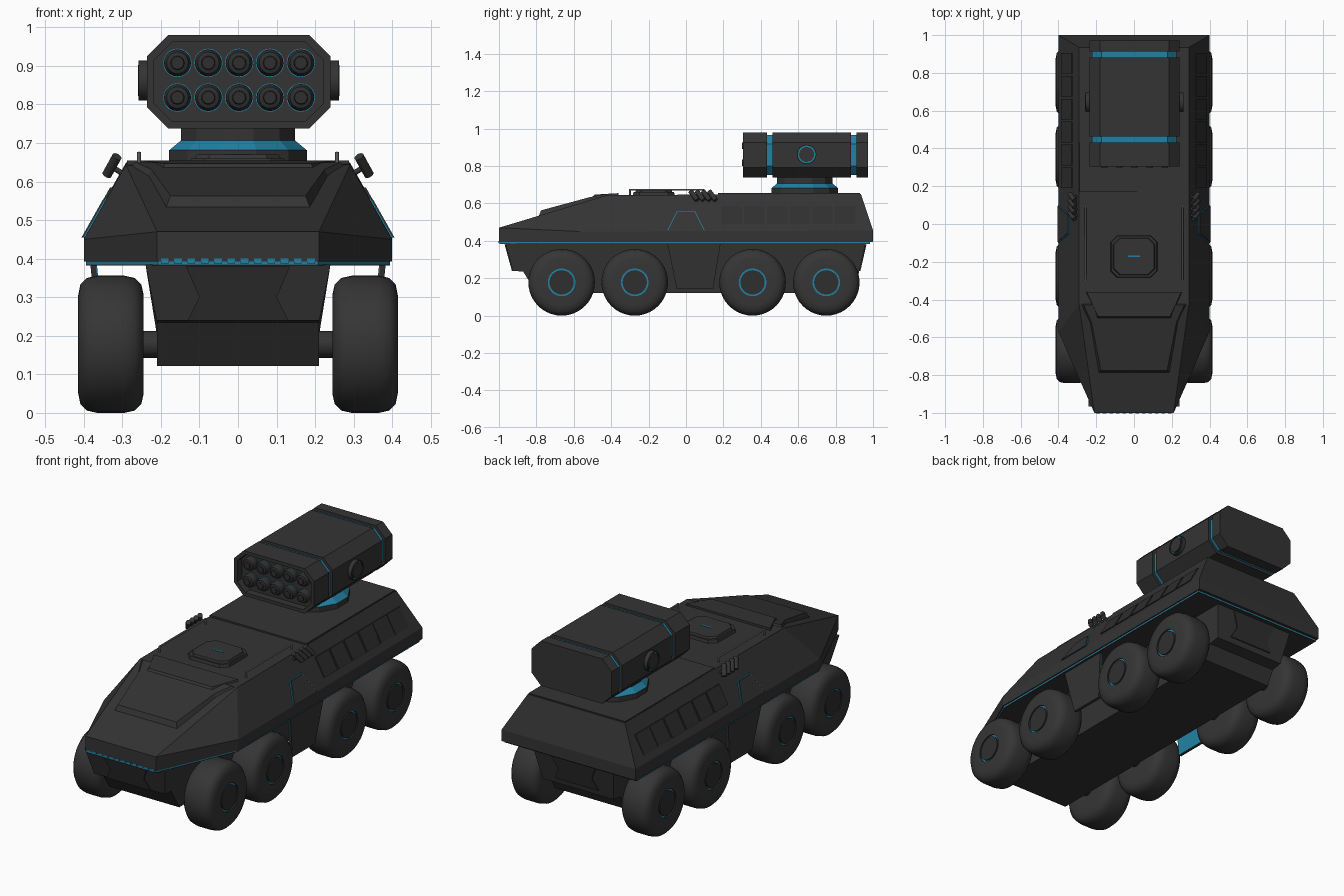
import bpy, bmesh, math
from mathutils import Matrix, Vector

if "Cube" in bpy.data.objects:
    bpy.data.objects.remove(bpy.data.objects["Cube"])


def material(name, rgb):
    m = bpy.data.materials.new(name)
    m.use_nodes = True
    m.diffuse_color = (*rgb, 1)
    m.node_tree.nodes["Principled BSDF"].inputs["Base Color"].default_value = (*rgb, 1)
    return m


ARMOUR = material("dark armour", (0.034, 0.034, 0.034))
PANEL = material("panel black", (0.028, 0.028, 0.028))
RUBBER = material("tyre rubber", (0.036, 0.036, 0.036))
BLUE = material("blue trim", (0.016, 0.22, 0.37))
STEEL = material("rail grey", (0.2, 0.2, 0.2))


def finish(name, bm, mat, smooth=False):
    bmesh.ops.recalc_face_normals(bm, faces=bm.faces)
    me = bpy.data.meshes.new(name)
    bm.to_mesh(me)
    bm.free()
    me.materials.append(mat)
    ob = bpy.data.objects.new(name, me)
    bpy.context.collection.objects.link(ob)
    if smooth:
        bpy.ops.object.select_all(action="DESELECT")
        ob.select_set(True)
        bpy.context.view_layer.objects.active = ob
        bpy.ops.object.shade_smooth_by_angle(angle=math.radians(35))
    return ob


def loft(name, rings, mat):
    """Skin matching rings of points and cap both ends."""
    bm = bmesh.new()
    loops = [[bm.verts.new(p) for p in ring] for ring in rings]
    n = len(loops[0])
    for a, b in zip(loops, loops[1:]):
        for i in range(n):
            j = (i + 1) % n
            bm.faces.new((a[i], a[j], b[j], b[i]))
    bm.faces.new(loops[0])
    bm.faces.new(loops[-1])
    return finish(name, bm, mat)


def lathe(name, profile, mat, place, steps=32, smooth=True):
    """Spin (distance along axis, radius) pairs around local z."""
    bm = bmesh.new()
    verts = [bm.verts.new((r, 0, h)) for h, r in profile]
    edges = [bm.edges.new(e) for e in zip(verts, verts[1:])]
    bmesh.ops.spin(bm, geom=verts + edges, cent=(0, 0, 0), axis=(0, 0, 1),
                   angle=math.tau, steps=steps)
    bmesh.ops.remove_doubles(bm, verts=bm.verts, dist=1e-5)
    bm.transform(place)
    return finish(name, bm, mat, smooth)


def rod(name, a, b, r, mat, steps=12):
    a, b = Vector(a), Vector(b)
    d = b - a
    place = Matrix.Translation(a) @ d.to_track_quat("Z", "Y").to_matrix().to_4x4()
    return lathe(name, [(0, 0), (0, r), (d.length, r), (d.length, 0)], mat, place, steps)


def mirror(half):
    return half + [(-x, *rest) for x, *rest in reversed(half)]


def cut_box(w, h, c):
    """Octagon outline: half width, half height, corner cut."""
    return mirror([(w - c, -h), (w, c - h), (w, h - c), (w - c, h)])


# Upper hull: bottom edge, belt line and roof
belt = [(0.21, -1, 0.47), (0.4, -0.57, 0.45), (0.4, 1, 0.455)]
roof = [(0.29, -0.43, 0.642), (0.29, -0.42, 0.645), (0.29, 0.935, 0.65)]
base = [(x, y, 0.393) for x, y, z in belt]
loft("upper_hull", [mirror(base), mirror(belt), mirror(roof)], ARMOUR)
trim = [(0.207, -0.998), (0.394, -0.57), (0.394, 0.985)]
loft("belt_trim", [mirror([(x, y, z) for x, y in trim]) for z in (0.385, 0.395)], BLUE)
loft("hull_floor", [mirror([(x, y, z) for x, y in trim]) for z in (0.382, 0.386)], ARMOUR)

# Rear roof plate
loft("rear_roof", [mirror([(0.288, 0.17, z), (0.288, 0.93, z)]) for z in (0.64, 0.655)], ARMOUR)


# Raised armour plate on the sloping nose
def slope(y):
    return 0.47 + (y + 1) * 0.307


glacis = [(0.19, -0.79), (0.235, -0.52), (0.285, -0.42)]
crown = [(0.175, -0.775, 0.563), (0.225, -0.52, 0.632), (0.265, -0.43, 0.65)]
loft("nose_plate", [mirror([(x, y, slope(y) - 0.01) for x, y in glacis]),
                    mirror(crown)], ARMOUR)
brow = [(0.2, -0.51), (0.26, -0.36)]
loft("brow_plate", [mirror([(x, y, 0.62) for x, y in brow]),
                    mirror([(0.19, -0.49, 0.647), (0.25, -0.36, 0.655)])], ARMOUR)

# Slot lights under the nose
for i in range(12):
    x = -0.19 + i * 0.0345
    bm = bmesh.new()
    bmesh.ops.create_cube(bm, size=1, matrix=Matrix.Translation((x, -0.998, 0.394))
                          @ Matrix.Diagonal((0.02, 0.008, 0.012, 1)))
    finish("nose_light", bm, BLUE)

# Lower hull: side outline as stations of (y, z), narrowing downwards
outline = [(-0.965, 0.385), (-0.925, 0.24), (-0.87, 0.235), (-0.8, 0.122),
           (0.82, 0.122), (0.86, 0.2), (0.92, 0.21), (0.96, 0.385)]


def half_width(z):
    return 0.21 + max(0, z - 0.235) * 0.2


loft("lower_hull", [[(s * half_width(z), y, z) for y, z in outline] for s in (-1, 1)], ARMOUR)

# Recessed-look panels on both ends of the lower hull
for name, lean, y0 in (("front_panel", -0.276, -0.965), ("rear_panel", 0.229, 0.96)):
    shape = mirror([(0.13, 0.24), (0.1, 0.3), (0.135, 0.38)])
    loft(name, [[(x, y0 + lean * (z - 0.385) + d, z) for x, z in shape]
                for d in (-0.006, 0.006)], PANEL)


# Plates lying on the sloping hull side
def side_x(z):
    return 0.4 - (z - 0.455) * 0.564


def side_plate(name, shape, s, lift, mat):
    loft(name, [[(s * (side_x(z) + d), y, z) for y, z in shape] for d in (-0.01, lift)], mat)


for s in (-1, 1):
    # Row of side panels and the upper door
    for i in range(6):
        y = 0.19 + i * 0.121
        side_plate("side_panel", [(y, 0.49), (y + 0.11, 0.49), (y + 0.11, 0.585), (y, 0.585)],
                   s, 0.005, PANEL)
    side_plate("door_trim", [(-0.1, 0.455), (0.1, 0.455), (0.05, 0.557), (-0.05, 0.557)],
               s, 0.002, BLUE)
    side_plate("upper_door", [(-0.096, 0.455), (0.096, 0.455), (0.047, 0.553), (-0.047, 0.553)],
               s, 0.006, ARMOUR)

    # Lower door hanging between the wheels
    door = [(-0.1, 0.387), (-0.05, 0.145), (0.145, 0.145), (0.185, 0.387)]
    for name, lo, hi, mat in (("lower_door", 0, 0.014, ARMOUR), ("door_lining", -0.003, 0, BLUE)):
        loft(name, [[(s * (0.345 + (z - 0.145) * 0.1 + d), y, z) for y, z in door]
                    for d in (lo, hi)], mat)

    # Wheels and axles
    for y in (-0.665, -0.274, 0.356, 0.75):
        place = Matrix.Translation((0, y, 0.178)) @ Matrix.Rotation(s * math.pi / 2, 4, "Y")
        lathe("tyre", [(0.25, 0), (0.245, 0.06), (0.245, 0.13), (0.251, 0.155), (0.268, 0.172),
                       (0.295, 0.178), (0.365, 0.178), (0.392, 0.172), (0.409, 0.155),
                       (0.415, 0.125), (0.415, 0.074), (0.4, 0.074)], RUBBER, place, 40)
        lathe("wheel_ring", [(0.408, 0.075), (0.408, 0)], BLUE, place)
        lathe("hub", [(0.4, 0.065), (0.415, 0.065), (0.415, 0)], PANEL, place)
        rod("axle", (s * 0.19, y, 0.178), (s * 0.26, y, 0.178), 0.035, ARMOUR)

    # Roof rail
    ends = [(s * 0.257, -0.3, 0.673), (s * 0.257, 0.09, 0.673)]
    rod("roof_rail", *ends, 0.005, STEEL, 8)
    for x, y, z in ends:
        rod("rail_post", (x, y, 0.64), (x, y, z + 0.004), 0.005, STEEL, 8)

    # Smoke dischargers
    for i in range(4):
        y = 0.025 + i * 0.033
        rod("smoke_tube", (s * 0.34, y + 0.035, 0.618), (s * 0.314, y, 0.665), 0.013, ARMOUR)
        rod("smoke_bracket", (s * 0.29, y + 0.02, 0.615), (s * 0.33, y + 0.02, 0.64), 0.007, ARMOUR)

# Roof hatch with a vision slit
for name, grow, lo, hi in (("hatch_base", 0, 0.64, 0.66), ("hatch_lid", -0.014, 0.66, 0.67)):
    shape = cut_box(0.125 + grow, 0.113 + grow, 0.035)
    loft(name, [[(x, y - 0.172, lo) for x, y in shape],
                [(x * 0.96, y * 0.96 - 0.172, hi) for x, y in shape]], ARMOUR)
loft("hatch_slit", [[(x, y - 0.172, z) for x, y in cut_box(0.032, 0.004, 0.001)]
                    for z in (0.668, 0.672)], BLUE)

# Turret neck
turret = Matrix.Translation((0, 0.635, 0)) @ Matrix.Rotation(math.pi / 12, 4, "Z")
lathe("turret_base", [(0.64, 0), (0.64, 0.185), (0.682, 0.185), (0.682, 0)],
      ARMOUR, turret, 12, False)
lathe("turret_ring", [(0.682, 0.184), (0.707, 0.153), (0.707, 0)], BLUE, turret, 12, False)
lathe("turret_neck", [(0.705, 0.153), (0.75, 0.153), (0.75, 0)], ARMOUR, turret, 12, False)


# Launcher body in three lengths with blue grooves between them
def box_ring(shrink, y):
    shape = cut_box(0.238 - shrink, 0.121 - shrink, 0.055 - shrink * 0.4)
    return [(x + 0.002, y, z + 0.859) for x, z in shape]


loft("launcher_core", [box_ring(0.014, 0.36), box_ring(0.014, 0.96)], BLUE)
loft("launcher_mouth", [box_ring(0.018, 0.345), box_ring(0.018, 0.305), box_ring(0, 0.305),
                        box_ring(0, 0.432)], ARMOUR)
loft("launcher_middle", [box_ring(0, 0.462), box_ring(0, 0.882)], ARMOUR)
loft("launcher_rear", [box_ring(0, 0.912), box_ring(0, 0.972)], ARMOUR)

# Rockets, five by two
for row in (0.818, 0.908):
    for col in range(5):
        place = (Matrix.Translation((-0.157 + col * 0.08, 0.345, row))
                 @ Matrix.Rotation(math.pi / 2, 4, "X"))
        lathe("rocket", [(0, 0.035), (0.025, 0.035), (0.038, 0.028), (0.041, 0.018),
                         (0.046, 0.016), (0.046, 0)], PANEL, place, 20)
        lathe("rocket_ring", [(0.001, 0.037), (0.003, 0.037), (0.003, 0.03)], BLUE, place, 20)

# Round pivots on the launcher sides
for s in (-1, 1):
    place = Matrix.Translation((0.002, 0.645, 0.862)) @ Matrix.Rotation(s * math.pi / 2, 4, "Y")
    lathe("pivot", [(0.22, 0.052), (0.26, 0.052), (0.26, 0.047), (0.25, 0.047)], ARMOUR, place)
    lathe("pivot_ring", [(0.254, 0.049), (0.254, 0)], BLUE, place)
    lathe("pivot_cap", [(0.25, 0.04), (0.261, 0.04), (0.261, 0)], ARMOUR, place)
